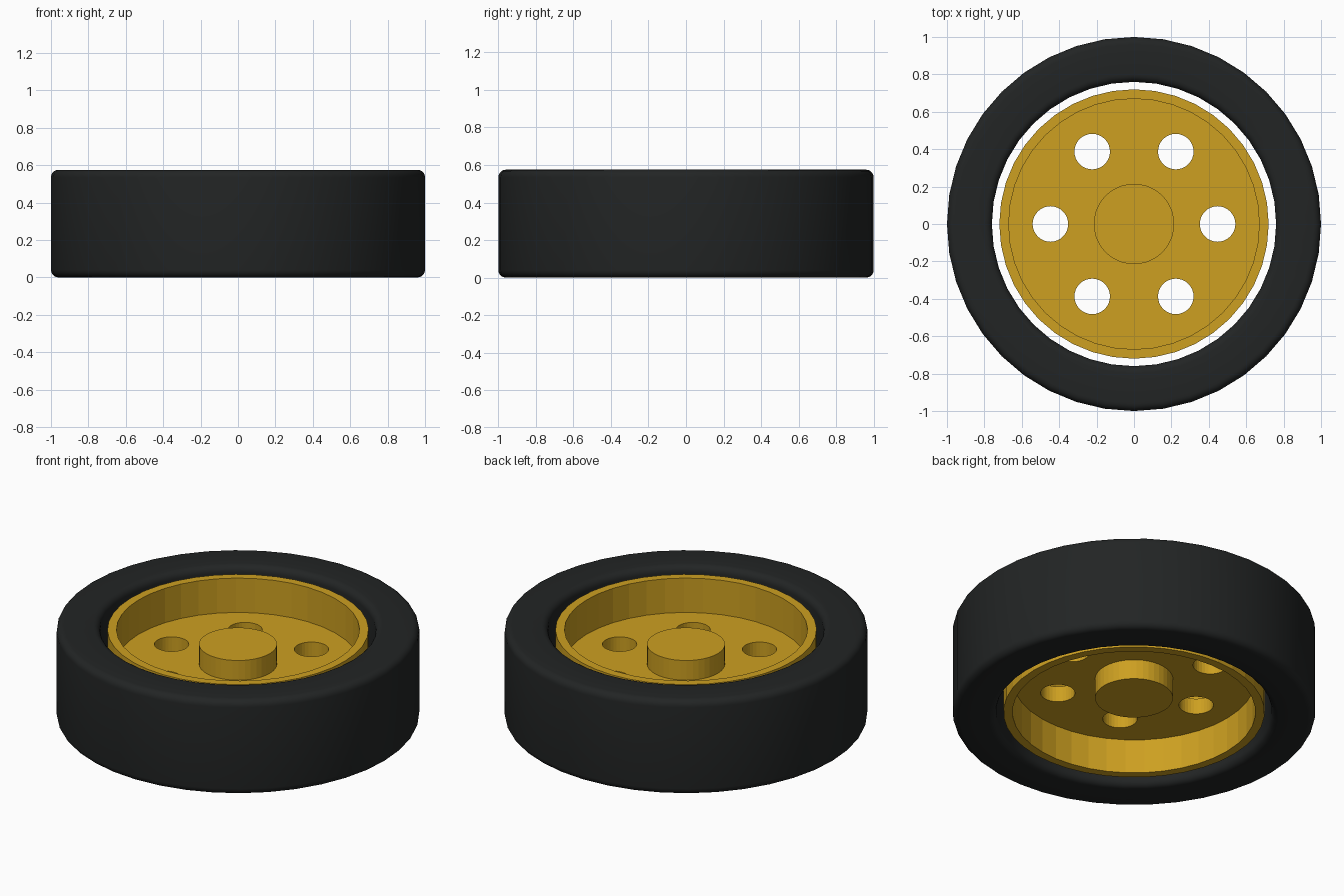
import bpy, bmesh
from math import pi, sin, cos, radians

if "Cube" in bpy.data.objects:
    bpy.data.objects.remove(bpy.data.objects["Cube"])

SIDES = 40


def material(name, color):
    m = bpy.data.materials.new(name)
    m.diffuse_color = color
    m.use_nodes = True
    m.node_tree.nodes["Principled BSDF"].inputs["Base Color"].default_value = m.diffuse_color
    return m


def add_object(name, bm, mat=None):
    bmesh.ops.recalc_face_normals(bm, faces=bm.faces)
    mesh = bpy.data.meshes.new(name)
    bm.to_mesh(mesh)
    bm.free()
    obj = bpy.data.objects.new(name, mesh)
    bpy.context.collection.objects.link(obj)
    if mat:
        mesh.materials.append(mat)
    return obj


def lathe(name, profile, closed, mat):
    """Revolve an (r, z) profile about z; open profiles are capped by n-gons."""
    bm = bmesh.new()
    rings = [[bm.verts.new((r * cos(2 * pi * i / SIDES), r * sin(2 * pi * i / SIDES), z))
              for i in range(SIDES)] for r, z in profile]
    pairs = list(zip(rings, rings[1:]))
    if closed:
        pairs.append((rings[-1], rings[0]))
    else:
        bm.faces.new(rings[0])
        bm.faces.new(rings[-1])
    for a, b in pairs:
        for i in range(SIDES):
            j = (i + 1) % SIDES
            bm.faces.new((a[i], a[j], b[j], b[i]))
    return add_object(name, bm, mat)


def rounded_rect(r0, r1, z0, z1, f, steps=5):
    """Rectangle section with filleted corners."""
    corners = [(r1 - f, z1 - f, 0), (r0 + f, z1 - f, 90),
               (r0 + f, z0 + f, 180), (r1 - f, z0 + f, 270)]
    return [(cx + f * cos(radians(a + 90 * k / steps)), cz + f * sin(radians(a + 90 * k / steps)))
            for cx, cz, a in corners for k in range(steps + 1)]


rubber = material("rubber", (0.016, 0.018, 0.018, 1))
yellow = material("yellow_plastic", (0.61, 0.35, 0.015, 1))

# Tyre: rounded ring, separated from the rim by a thin gap
tyre = lathe("tyre", rounded_rect(0.76, 1.0, 0.0, 0.575, 0.04), True, rubber)
bpy.context.view_layer.objects.active = tyre
tyre.select_set(True)
bpy.ops.object.shade_smooth_by_angle(angle=radians(30))
tyre.select_set(False)

# Rim: barrel, web disc and hub in one symmetric profile
half = [(0.215, 0.168), (0.215, 0.048), (0.67, 0.048), (0.67, 0.257), (0.72, 0.257)]
MID = 0.2875
profile = [(r, MID + h) for r, h in half] + [(r, MID - h) for r, h in reversed(half)]
rim = lathe("rim", profile, False, yellow)

# Six round holes through the web
bm = bmesh.new()
for k in range(6):
    ret = bmesh.ops.create_cone(bm, cap_ends=True, segments=32, radius1=0.095,
                                radius2=0.095, depth=0.3)
    a = k * pi / 3
    bmesh.ops.translate(bm, verts=ret["verts"], vec=(0.447 * cos(a), 0.447 * sin(a), MID))
cutter = add_object("hole_cutter", bm, yellow)
cutter.hide_render = True
mod = rim.modifiers.new("holes", 'BOOLEAN')
mod.operation = 'DIFFERENCE'
mod.solver = 'EXACT'
mod.object = cutter
bpy.context.view_layer.objects.active = rim
rim.select_set(True)
bpy.ops.object.modifier_apply(modifier=mod.name)
bpy.data.objects.remove(cutter, do_unlink=True)
